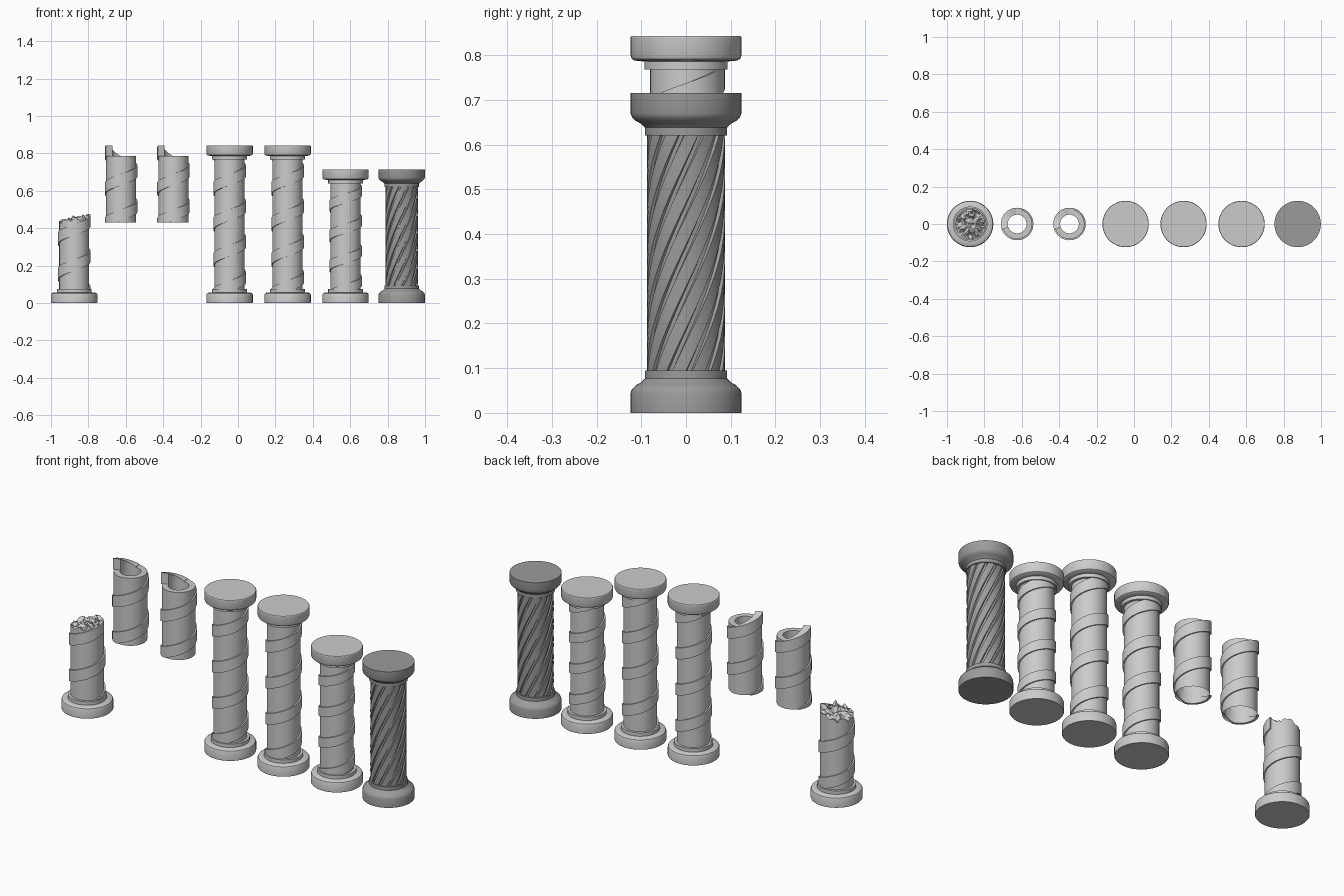
import bpy, bmesh, math
from mathutils import Vector, noise

if "Cube" in bpy.data.objects:
    bpy.data.objects.remove(bpy.data.objects["Cube"])

SEG = 48
dark = bpy.data.materials.new("dark_stone")
dark.diffuse_color = (0.33, 0.33, 0.33, 1)
dark.use_nodes = True
dark.node_tree.nodes["Principled BSDF"].inputs["Base Color"].default_value = dark.diffuse_color


def make(name, rings, x, closed_u=False, caps=False, mat=None, smooth=True, angle=30):
    """Skin a list of equal-length closed point loops."""
    bm = bmesh.new()
    rows = [[bm.verts.new(p) for p in r] for r in rings]
    n = len(rings[0])
    for a, b in zip(rows, rows[1:]):
        for i in range(n):
            j = (i + 1) % n
            bm.faces.new((a[i], a[j], b[j], b[i]))
    if caps:
        bm.faces.new(rows[0])
        bm.faces.new(rows[-1])
    bmesh.ops.remove_doubles(bm, verts=bm.verts, dist=1e-5)
    bmesh.ops.recalc_face_normals(bm, faces=bm.faces)
    me = bpy.data.meshes.new(name)
    bm.to_mesh(me)
    bm.free()
    ob = bpy.data.objects.new(name, me)
    ob.location.x = x
    bpy.context.collection.objects.link(ob)
    if mat:
        me.materials.append(mat)
    if smooth:
        bpy.ops.object.select_all(action='DESELECT')
        ob.select_set(True)
        bpy.context.view_layer.objects.active = ob
        bpy.ops.object.shade_smooth_by_angle(angle=math.radians(angle))
    return ob


def circle(r, z, n=SEG):
    return [(r * math.cos(2 * math.pi * i / n), r * math.sin(2 * math.pi * i / n), z)
            for i in range(n)]


def lathe(name, profile, x, caps=True, mat=None):
    return make(name, [circle(r, z) for r, z in profile], x, caps=caps, mat=mat)


def spiral_band(name, x, lo, hi, end_deg, end_z, pitch=0.19, height=0.06,
                inner=0.075, outer=0.087):
    """Raised ribbon winding down from its end, trimmed between lo and hi."""
    rings = []
    steps = int((end_z - lo) / pitch * SEG * 1.0) + 1
    for k in range(steps):
        a = math.radians(end_deg) - 2 * math.pi * k / SEG
        top = end_z - pitch * k / SEG
        t, b = min(top, hi), max(top - height, lo)
        if t - b < 0.0008:
            continue
        c, s = math.cos(a), math.sin(a)
        rings.append([(r * c, r * s, z) for r, z in
                      ((inner, b), (outer, b), (outer, t), (inner, t))])
    return make(name, rings, x, caps=True)


# base and cap profile shared by the light columns
FOOT = [(0.122, 0), (0.124, 0.003), (0.124, 0.044), (0.121, 0.051), (0.115, 0.055),
        (0.093, 0.057), (0.093, 0.075)]
# deeper flared profile of the dark column
FLARE = [(0.124, 0), (0.124, 0.045), (0.121, 0.053), (0.112, 0.062), (0.101, 0.068),
         (0.094, 0.075), (0.092, 0.077), (0.092, 0.095)]


def ends(x, top, profile, mat=None):
    lathe("column_base", profile, x, mat=mat)
    lathe("column_cap", [(r, top - z) for r, z in profile], x, mat=mat)


# complete light columns: two tall, one short
for x, top in ((-0.045, 0.843), (0.265, 0.843), (0.575, 0.715)):
    s = top / 0.843
    ends(x, top, FOOT)
    lathe("column_shaft", [(0.08, 0.07), (0.08, top - 0.07)], x)
    spiral_band("column_spiral", x, 0.07, top - 0.07, 200, top, 0.19 * s, 0.06 * s)

# hollow broken-off shaft pieces
for x in (-0.625, -0.345):
    lathe("shaft_piece", [(0.08, 0.43), (0.08, 0.785), (0.05, 0.785), (0.05, 0.73)],
          x, caps=False)
    spiral_band("piece_spiral", x, 0.43, 0.785, 200, 0.843)
    spiral_band("piece_ramp", x, 0.785, 0.85, 200, 0.843, inner=0.05)

# broken column stump with ragged top
X = -0.876
lathe("stump_base", FOOT, X)
spiral_band("stump_spiral", X, 0.07, 0.48, 10, 0.475)


def ragged(r, n=SEG):
    pts = []
    for px, py, _ in circle(r, 0, n):
        h = noise.noise(Vector((px, py, 0.31)) * 38) + 0.5 * noise.noise(Vector((px, py, 0.7)) * 80)
        pts.append((px, py, 0.447 + 0.12 * px + 0.032 * h))
    return pts


lathe("stump_shaft", [(0.08, 0.07), (0.08, 0.40)], X)
make("stump_break", [circle(0.08, 0.395)] +
     [ragged(r) for r in (0.08, 0.068, 0.056, 0.044, 0.032, 0.02, 0.009, 0.0)], X)

# dark column with twisted ribs
X = 0.875
ends(X, 0.715, FLARE, dark)
RIBS, ROWS = 12, 40
rings = []
for k in range(ROWS + 1):
    f = k / ROWS
    twist = f * math.pi * 0.95
    ring = []
    for i in range(RIBS):
        for off, r in ((0.0, 0.080), (0.22, 0.080), (0.27, 0.087), (0.6, 0.087), (0.95, 0.086)):
            a = 2 * math.pi * (i + off) / RIBS + twist
            ring.append((r * math.cos(a), r * math.sin(a), 0.09 + f * 0.535))
    rings.append(ring)
make("twisted_shaft", rings, X, caps=True, mat=dark)
